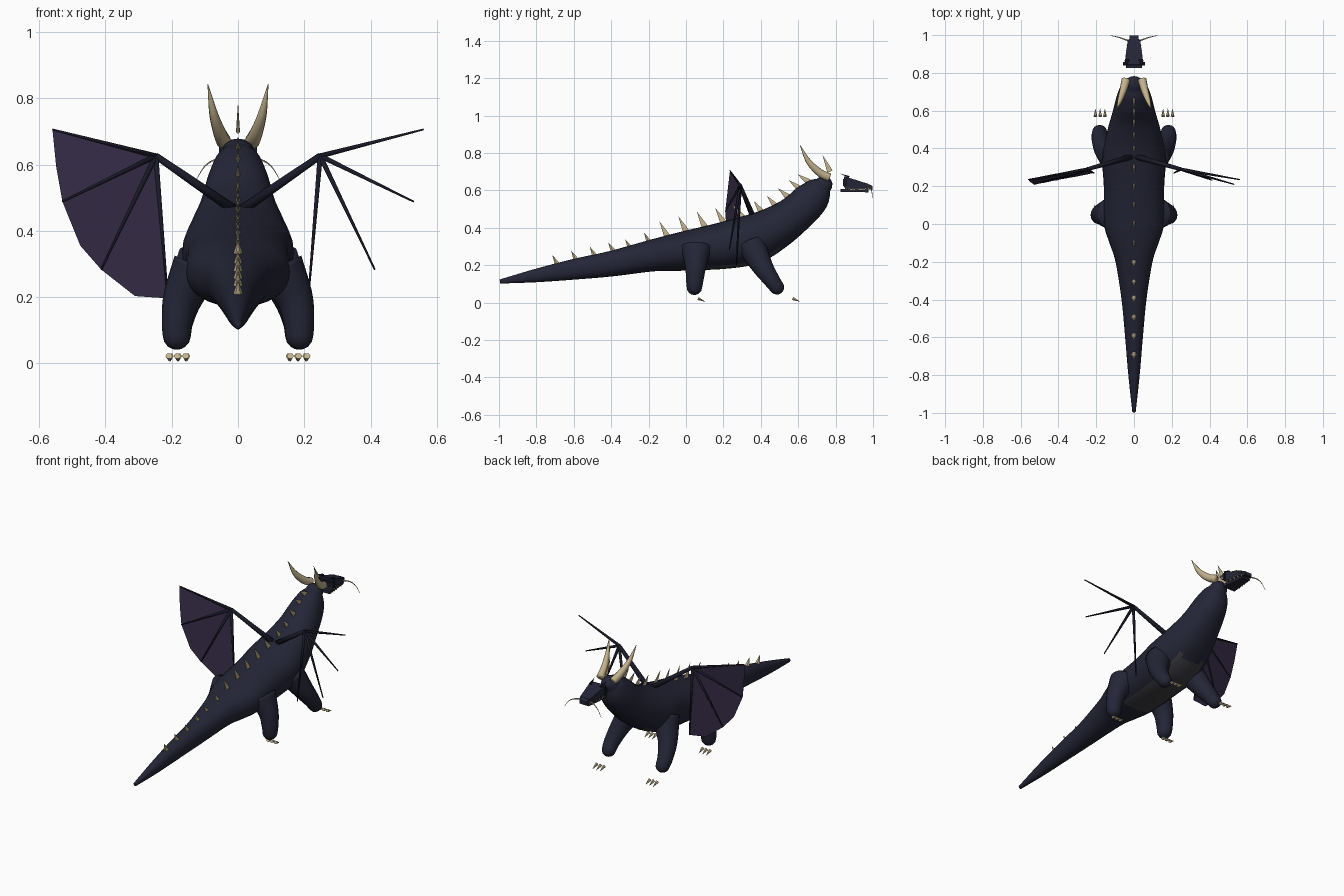
import bpy, bmesh, math
from mathutils import Vector

if "Cube" in bpy.data.objects:
    bpy.data.objects.remove(bpy.data.objects["Cube"])


def material(name, rgb):
    m = bpy.data.materials.new(name)
    m.diffuse_color = (*rgb, 1)
    m.use_nodes = True
    m.node_tree.nodes["Principled BSDF"].inputs["Base Color"].default_value = m.diffuse_color
    return m


HIDE = material("dark_hide", (0.018, 0.019, 0.038))
MEMBRANE = material("purple_membrane", (0.036, 0.025, 0.062))
BONE = material("bone", (0.55, 0.45, 0.27))
BELLY = material("grey_belly", (0.045, 0.045, 0.05))
DARK = material("wing_bone", (0.010, 0.010, 0.022))


def finish(name, bm, mats, smooth=False):
    bmesh.ops.recalc_face_normals(bm, faces=bm.faces)
    for f in bm.faces:
        f.smooth = smooth
    me = bpy.data.meshes.new(name)
    bm.to_mesh(me)
    bm.free()
    ob = bpy.data.objects.new(name, me)
    bpy.context.collection.objects.link(ob)
    for m in mats:
        me.materials.append(m)
    return ob


def catmull(pts, steps):
    """Smooth rows of numbers into a denser list."""
    p = [Vector(q) for q in pts]
    out = []
    for i in range(len(p) - 1):
        a, b, c, d = p[max(i - 1, 0)], p[i], p[i + 1], p[min(i + 2, len(p) - 1)]
        for k in range(steps):
            t = k / steps
            out.append(b + (c - a) * (t / 2) + (2 * a - 5 * b + 4 * c - d) * (t * t / 2)
                       + (3 * b - a - 3 * c + d) * (t ** 3 / 2))
    return out + [p[-1]]


def loft(name, pts, mat, sides=10, steps=4, ref=(1, 0, 0), cap=False, smooth=True, power=2.0):
    """Tube through rows of x, y, z, half width, half height."""
    rows = catmull(pts, steps)
    bm = bmesh.new()
    rings, tops = [], []

    def ring(c, s, n, w, h):
        vs = []
        for k in range(sides):
            a = 2 * math.pi * k / sides
            ca, sa = math.cos(a), math.sin(a)
            px = math.copysign(abs(ca) ** (2 / power), ca)
            pz = math.copysign(abs(sa) ** (2 / power), sa)
            vs.append(bm.verts.new(c + s * (w * px) + n * (h * pz)))
        rings.append(vs)

    for i, r in enumerate(rows):
        c = Vector(r[:3])
        t = (Vector(rows[min(i + 1, len(rows) - 1)][:3]) - Vector(rows[max(i - 1, 0)][:3])).normalized()
        s = Vector(ref)
        s = (s - t * s.dot(t)).normalized()
        n = s.cross(t)
        ring(c, s, n, r[3], r[4])
        tops.append((c + n * r[4], n, t))
    if cap:
        for deg in (25, 50, 70, 85):
            a = math.radians(deg)
            ring(c + t * (r[4] * math.sin(a)), s, n, r[3] * math.cos(a), r[4] * math.cos(a))
    for a, b in zip(rings, rings[1:]):
        for k in range(sides):
            j = (k + 1) % sides
            bm.faces.new((a[k], a[j], b[j], b[k]))
    bm.faces.new(rings[0])
    bm.faces.new(rings[-1])
    return finish(name, bm, [mat], smooth), tops


def spike(name, base, tip, rx, ry, mat=BONE, sides=6):
    """Faceted cone from base to tip."""
    base, tip = Vector(base), Vector(tip)
    t = (tip - base).normalized()
    s = Vector((1, 0, 0))
    s = (s - t * s.dot(t)).normalized()
    n = s.cross(t)
    bm = bmesh.new()
    vs = [bm.verts.new(base + s * (rx * math.cos(2 * math.pi * k / sides))
                       + n * (ry * math.sin(2 * math.pi * k / sides))) for k in range(sides)]
    top = bm.verts.new(tip)
    for k in range(sides):
        bm.faces.new((vs[k], vs[(k + 1) % sides], top))
    bm.faces.new(vs)
    return finish(name, bm, [mat])


def wedge(name, back, front, mat):
    """Tapered block between two rectangles given as y, half width, low z, high z."""
    bm = bmesh.new()
    q = [[bm.verts.new((x * w, y, z)) for x, z in ((-1, lo), (1, lo), (1, hi), (-1, hi))]
         for y, w, lo, hi in (back, front)]
    for k in range(4):
        j = (k + 1) % 4
        bm.faces.new((q[0][k], q[0][j], q[1][j], q[1][k]))
    bm.faces.new(q[0])
    bm.faces.new(q[1])
    return finish(name, bm, [mat])


# Body, neck and tail in one smooth tube
spine = [(-0.995, .113, .009, .011), (-.8, .145, .030, .036), (-.6, .178, .047, .055),
         (-.4, .208, .066, .068), (-.2, .248, .098, .083), (-.1, .263, .130, .095),
         (0, .277, .158, .106), (.2, .305, .160, .125), (.35, .338, .168, .132),
         (.475, .398, .145, .117), (.58, .47, .115, .102), (.665, .55, .092, .095),
         (.71, .602, .072, .074), (.735, .63, .050, .048)]
body, tops = loft("body", [(0, *p) for p in spine], HIDE, 32, 6, cap=True, power=2.2)
body.data.materials.append(BELLY)
for f in body.data.polygons:
    if 0.02 < f.center.y < 0.50 and f.normal.z < -0.6 and abs(f.center.x) < 0.085:
        f.material_index = 1

# Row of back spikes leaning toward the tail
for i, y in enumerate([-.69, -.59, -.49, -.39, -.3, -.2, -.1, 0, .1, .2, .3, .4, .475, .54, .60, .65]):
    p, n, t = min(tops, key=lambda q: abs(q[0].y - y))
    tail = y < -.15
    h = 0.055 if tail else (0.095 if y < .35 else 0.075)
    p = Vector((0, y, p.z)) - n * 0.01
    lean = 0.35 if y < .35 else 0.1
    spike("back_spike", p, p + (n - t * lean).normalized() * h, .016 if tail else .007, .016 if tail else .02)
spike("crest_spike", (0, .77, .70), (0, .73, .79), .006, .018)

for s in (-1, 1):
    # Legs and claws
    loft("front_leg", [(s * .11, .35, .31, .075, .08), (s * .16, .405, .20, .055, .058),
                       (s * .18, .455, .125, .045, .045), (s * .182, .485, .083, .040, .040)],
         HIDE, 18, 5, cap=True)
    loft("back_leg", [(s * .125, .055, .29, .075, .085), (s * .17, .052, .20, .056, .058),
                      (s * .184, .047, .125, .046, .048), (s * .185, .045, .083, .042, .042)],
         HIDE, 18, 5, cap=True)
    for x in (.158, .183, .208):
        spike("back_claw", (s * x, .064, .022), (s * x, .104, .005), .011, .010)
        spike("front_claw", (s * (x - .004), .57, .022), (s * (x - .004), .612, .005), .010, .010)

    # Curved horns sweeping back
    loft("horn", [(s * .043, .765, .67, .023, .023), (s * .055, .715, .695, .020, .022),
                  (s * .074, .655, .755, .013, .015), (s * .091, .61, .842, .001, .001)],
         BONE, 10, 5)
    # Whiskers from the snout
    loft("whisker", [(s * .03, .97, .618, .004, .004), (s * .07, .985, .614, .003, .003),
                     (s * .10, .993, .595, .002, .002), (s * .125, .997, .556, .0008, .0008)],
         BONE, 6, 4, ref=(0, 1, 0))

    # Brow ridges and teeth
    spike("brow", (s * .036, .872, .672), (s * .042, .825, .69), .011, .006, DARK)
    for k in range(5):
        y, x = .865 + k * .027, .046 - k * .004
        spike("tooth", (s * x, y, .612), (s * x, y + .003, .59), .005, .005)

    # Wing arm and four fingers
    elbow = (s * .248, .29, .626)
    tips = [(s * .56, .235, .706), (s * .53, .21, .488), (s * .413, .232, .283), (s * .212, .27, .196)]
    loft("wing_arm", [(s * .0, .36, .455, .016, .016), (*elbow, .010, .010)], DARK, 8, 1, (0, 1, 0))
    for t in tips:
        loft("wing_finger", [(*elbow, .009, .009), (*t, .003, .003)], DARK, 6, 1, (0, 1, 0))

    # Membrane stretched over the left-hand fingers
    if s < 0:
        edge = [tips[0], (-.549, .222, .595), tips[1], (-.476, .218, .355), tips[2],
                (-.311, .25, .203), tips[3]]
        bm = bmesh.new()
        hub = bm.verts.new(elbow)
        rim = [bm.verts.new(v) for v in edge]
        for a, b in zip(rim, rim[1:]):
            bm.faces.new((hub, a, b))
        finish("wing_membrane", bm, [MEMBRANE])

# Head: upper snout, nose, skull ridge, mouth and lower jaw
wedge("snout", (.845, .050, .617, .676), (.975, .033, .608, .635), HIDE)
wedge("nose", (.965, .027, .606, .638), (.997, .023, .603, .624), HIDE)
wedge("skull_ridge", (.84, .057, .625, .662), (.857, .057, .625, .664), DARK)
wedge("mouth", (.85, .044, .609, .617), (.97, .029, .603, .608), BELLY)
wedge("lower_jaw", (.825, .042, .592, .609), (.975, .026, .590, .601), HIDE)
